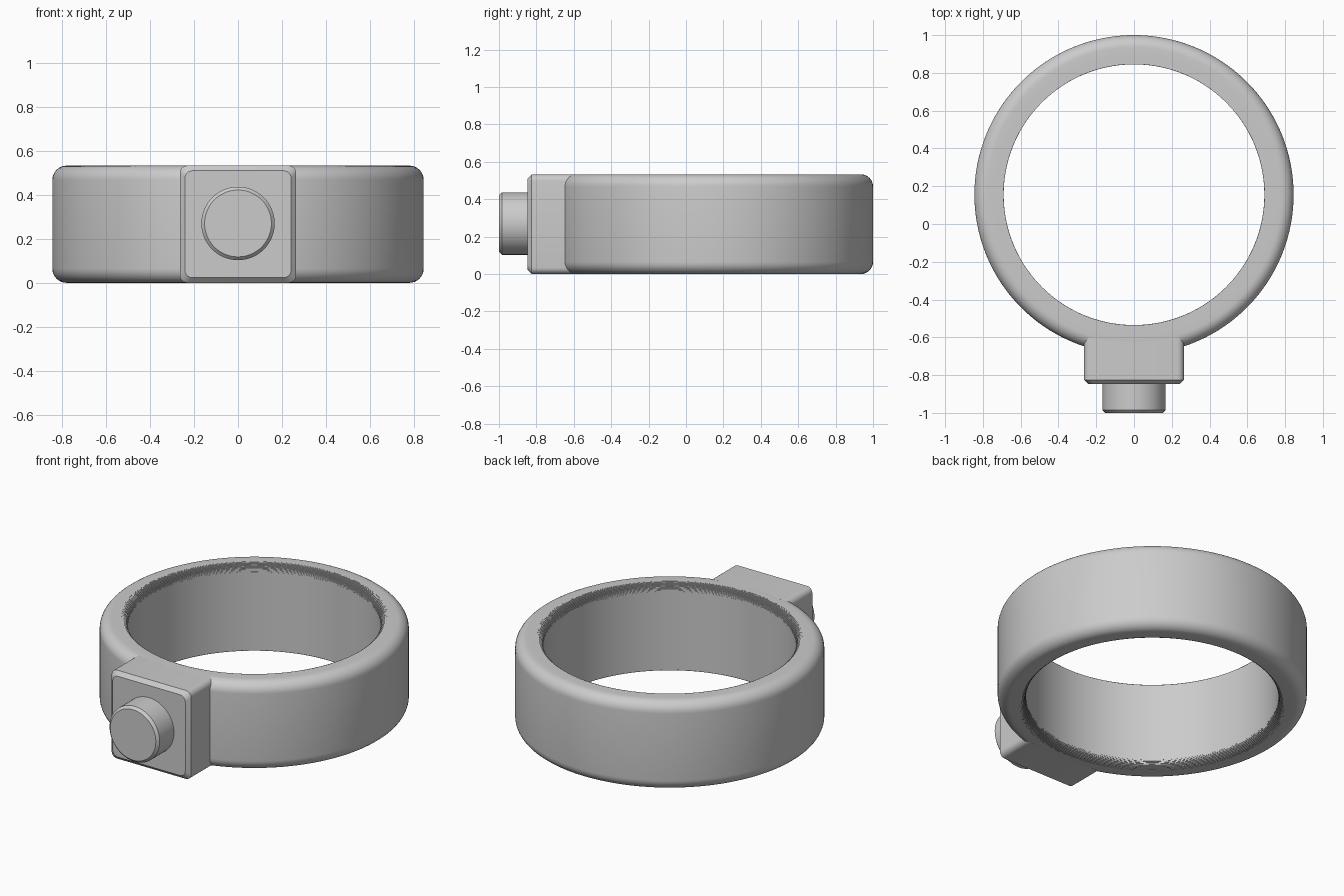
import bpy, bmesh
from math import sin, cos, pi, radians

cube = bpy.data.objects.get("Cube")
if cube:
    bpy.data.objects.remove(cube, do_unlink=True)

grey = bpy.data.materials.new("plain grey")
grey.use_nodes = True
grey.diffuse_color = (0.6, 0.6, 0.6, 1)
grey.node_tree.nodes["Principled BSDF"].inputs["Base Color"].default_value = (0.6, 0.6, 0.6, 1)

HEIGHT = 0.533
MID = HEIGHT / 2
RING_Y = 0.155


def finish(name, bm, location=(0, 0, 0), rotation=(0, 0, 0)):
    """Turn a bmesh into a grey object with smooth curves and sharp edges."""
    bmesh.ops.remove_doubles(bm, verts=bm.verts, dist=1e-5)
    bmesh.ops.recalc_face_normals(bm, faces=bm.faces)
    mesh = bpy.data.meshes.new(name)
    bm.to_mesh(mesh)
    bm.free()
    mesh.materials.append(grey)
    obj = bpy.data.objects.new(name, mesh)
    bpy.context.collection.objects.link(obj)
    obj.location = location
    obj.rotation_euler = rotation
    bpy.ops.object.select_all(action='DESELECT')
    obj.select_set(True)
    bpy.context.view_layer.objects.active = obj
    bpy.ops.object.shade_smooth_by_angle(angle=radians(30))
    return obj


def lathe(name, profile, steps, **place):
    """Spin a closed (radius, height) outline around the z axis."""
    bm = bmesh.new()
    verts = [bm.verts.new((r, 0, z)) for r, z in profile]
    edges = [bm.edges.new((a, b)) for a, b in zip(verts, verts[1:] + verts[:1])]
    bmesh.ops.spin(bm, geom=verts + edges, cent=(0, 0, 0), axis=(0, 0, 1),
                   angle=2 * pi, steps=steps, use_merge=True)
    return finish(name, bm, **place)


# Ring band: rounded outside, finely stepped rounding inside
outer, inner, round_out, round_in = 0.845, 0.69, 0.065, 0.05
upper = []
for i in range(9):
    t = pi / 2 * i / 8
    upper.append((outer - round_out * (1 - cos(t)), MID - round_out * (1 - sin(t))))
count = 10
for i in range(count):
    t, u = pi / 2 * i / count, pi / 2 * (i + 1) / count
    z = MID - round_in * (1 - cos(t))
    upper.append((inner + round_in * (1 - sin(t)), z))
    upper.append((inner + round_in * (1 - sin(u)), z))
upper.append((inner, MID - round_in))
lower = [(r, -z) for r, z in reversed(upper)]
lathe("ring_band", upper + lower, 160, location=(0, RING_Y, MID))

# Mounting block: rounded square outline with a bevelled front rim
half_w, corner = 0.265, 0.035


def rounded_outline(bm, inset, y):
    verts = []
    w, h = half_w - inset, MID - inset
    for quarter, (sx, sz) in enumerate([(1, 1), (-1, 1), (-1, -1), (1, -1)]):
        for i in range(7):
            a = pi / 2 * (quarter + i / 6)
            verts.append(bm.verts.new((sx * (w - corner) + corner * cos(a), y,
                                       sz * (h - corner) + corner * sin(a))))
    return verts


bm = bmesh.new()
loops = [rounded_outline(bm, inset, y)
         for inset, y in [(0, -0.6), (0, -0.825), (0.023, -0.848)]]
for a, b in zip(loops, loops[1:]):
    for i in range(len(a)):
        j = (i + 1) % len(a)
        bm.faces.new((a[i], a[j], b[j], b[i]))
bm.faces.new(loops[0])
bm.faces.new(loops[-1])
finish("mounting_block", bm, location=(0, 0, MID))

# Round button with a chamfered front rim
bm = bmesh.new()
bmesh.ops.create_cone(bm, cap_ends=True, segments=64, radius1=0.167,
                      radius2=0.167, depth=0.18)
rim = [e for e in bm.edges if all(v.co.z > 0 for v in e.verts)]
bmesh.ops.bevel(bm, geom=rim, offset=0.015, segments=1, affect='EDGES')
finish("front_button", bm, location=(0, -0.91, 0.27), rotation=(pi / 2, 0, 0))
